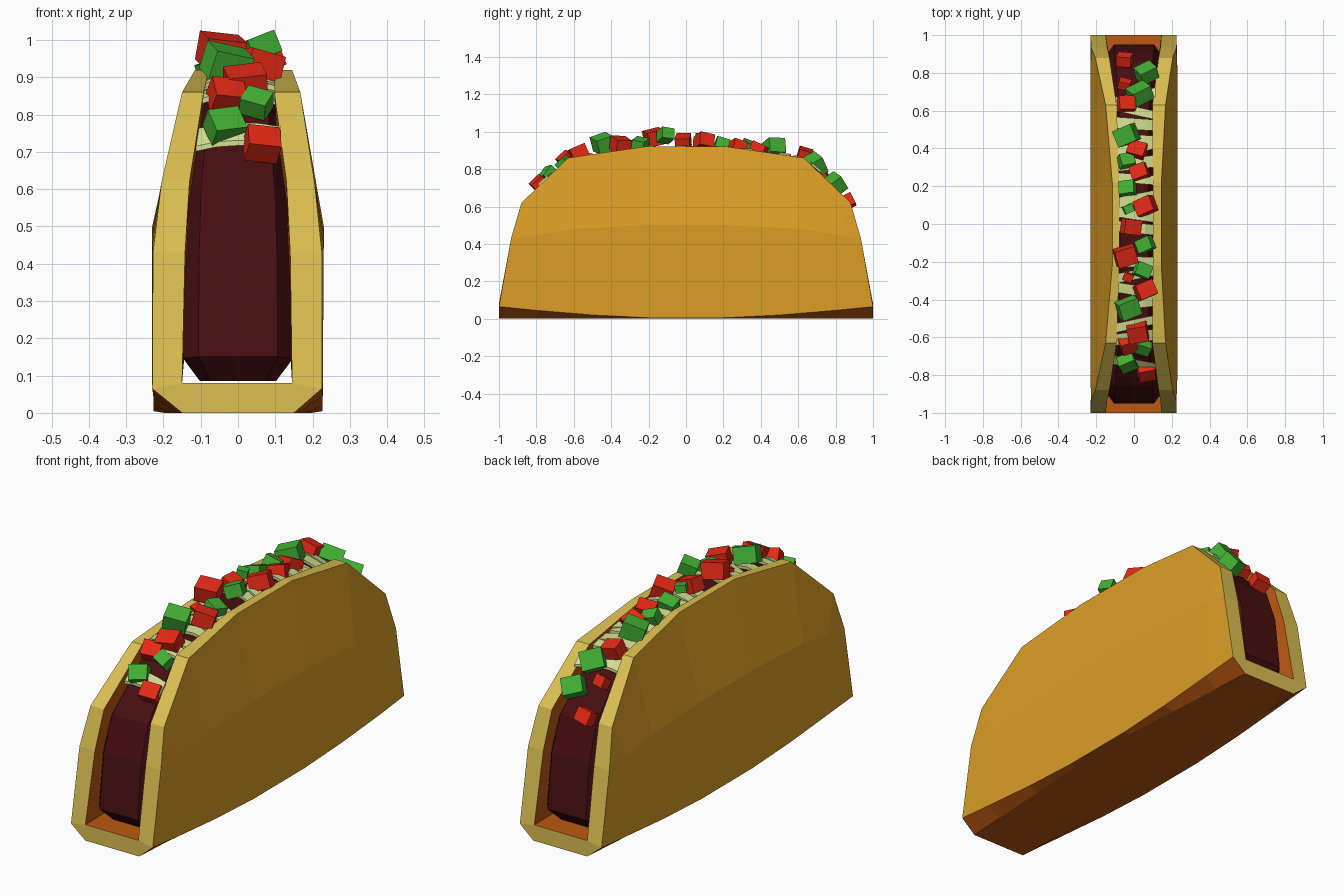
import bpy, bmesh, math, random
from mathutils import Vector, Euler

if "Cube" in bpy.data.objects:
    bpy.data.objects.remove(bpy.data.objects["Cube"])
random.seed(4)


def mat(name, *srgb):
    m = bpy.data.materials.new(name)
    m.diffuse_color = [((c + 0.055) / 1.055) ** 2.4 if c > 0.04 else c / 12.92 for c in srgb] + [1]
    m.use_nodes = True
    m.node_tree.nodes["Principled BSDF"].inputs["Base Color"].default_value = m.diffuse_color
    return m


GOLD = mat("shell gold", 0.86, 0.62, 0.15)
RIM = mat("shell rim yellow", 0.86, 0.75, 0.32)
ORANGE = mat("shell inner orange", 0.74, 0.35, 0.07)
MEAT = mat("meat maroon", 0.28, 0.055, 0.065)
LETTUCE = mat("lettuce pale green", 0.82, 0.87, 0.57)
RED = mat("tomato red", 0.90, 0.16, 0.08)
GREEN = mat("pepper green", 0.26, 0.69, 0.20)


def make(name, bm, mats):
    bmesh.ops.remove_doubles(bm, verts=bm.verts, dist=1e-5)
    bmesh.ops.recalc_face_normals(bm, faces=bm.faces)
    me = bpy.data.meshes.new(name)
    bm.to_mesh(me)
    bm.free()
    for m in mats:
        me.materials.append(m)
    ob = bpy.data.objects.new(name, me)
    bpy.context.collection.objects.link(ob)
    return ob


def face(bm, pts, mi=0):
    out = []
    for p in pts:
        if not any((Vector(p) - Vector(q)).length < 1e-5 for q in out):
            out.append(p)
    if len(out) > 2:
        bm.faces.new([bm.verts.new(p) for p in out]).material_index = mi


# Half outline of the shell arch as (y, z), mirrored front to back
ARCH = [(-1, .065), (-.935, .43), (-.88, .62), (-.63, .86), (-.22, .92)]


def mirror(pts):
    return pts + [(-p[0],) + tuple(p[1:]) for p in reversed(pts)]


def arch(y):
    pts = ARCH
    y = -abs(y)
    for (a, za), (b, zb) in zip(pts, pts[1:]):
        if y <= b:
            return za + (zb - za) * (y - a) / (b - a)
    return .92


def slope(y):
    return math.atan((arch(y + .05) - arch(y - .05)) / .1)


# Folded shell: each wall has outer side, rim and inner side
bm = bmesh.new()
outer_x = {-1: [.23, .228, .205, .15, .115], 1: [.225, .225, .205, .167, .145]}
inner_x = {-1: [.15, .142, .13, .092, .078], 1: [.145, .14, .13, .097, .1]}
mid = mirror([(-.935, .43), (-.8, .45), (-.6, .48), (-.22, .5)])
low = mirror([(-1, .065), (-.8, .045), (-.5, .02), (-.2, .005)])
base = {}
floor = {}
for s in (-1, 1):
    yz = mirror(ARCH)
    ox = outer_x[s] + outer_x[s][::-1]
    ix = inner_x[s] + inner_x[s][::-1]
    P = [(s * x, y, z) for x, (y, z) in zip(ox, yz)]
    Q = [(s * x, y, z) for x, (y, z) in zip(ix, yz)]
    Q[0] = (s * ix[0], -1, .08)
    Q[-1] = (s * ix[0], 1, .08)
    M = [(s * .23, y, z) for y, z in mid]
    M[0], M[-1] = P[1], P[-2]
    B = [(s * .227, y, z) for y, z in low]
    B[0], B[-1] = P[0], P[-1]
    C = [(s * (.21 - .06 * abs(y)), y, 0) for y, z in low]
    D = [(s * ix[0], y, .08) for y, z in low]
    base[s], floor[s] = C, D
    for i in range(7):
        face(bm, [P[i + 1], P[i + 2], M[i + 1], M[i]], 0)
        face(bm, [M[i], M[i + 1], B[i + 1], B[i]], 0)
        face(bm, [B[i], B[i + 1], C[i + 1], C[i]], 2)
        face(bm, [Q[i + 1], Q[i + 2], D[i + 1], D[i]], 2)
    for i in range(9):
        face(bm, [P[i], P[i + 1], Q[i + 1], Q[i]], 1)
for i in range(7):
    for row in (base, floor):
        face(bm, [row[-1][i], row[-1][i + 1], row[1][i + 1], row[1][i]], 2)
for k, y in ((0, -1), (-1, 1)):
    face(bm, [(-.23, y, .065), base[-1][k], base[1][k], (.225, y, .065),
              floor[1][k], floor[-1][k]], 1)
make("taco_shell", bm, [GOLD, RIM, ORANGE])

# Meat filling: four arch layers across x, the middle ones bulging out
half = [(-.88, .085, .09), (-.94, .15, .145), (-.91, .42, .142), (-.85, .59, .135),
        (-.61, .82, .108), (-.22, .885, .1)]
prof = mirror(half)
layers = []
for f, grow in ((-1, .95), (-.72, 1.01), (.72, 1.01), (1, .95)):
    layers.append([(f * max(x, .1) * 1.02, y * grow, .085 + (z - .085) * grow) for y, z, x in prof])
bm = bmesh.new()
n = len(prof)
for a, b in zip(layers, layers[1:]):
    for i in range(n):
        j = (i + 1) % n
        face(bm, [a[i], a[j], b[j], b[i]])
face(bm, layers[0])
face(bm, layers[-1])
make("meat_filling", bm, [MEAT])

# Lettuce shreds: thin bent ribbons laid across the top
bm = bmesh.new()
for y in (-.74, -.6, -.53, -.42, -.35, -.27, -.2, -.02, .05, .13, .24, .32, .4, .45, .53, .6, .67):
    w = random.uniform(.022, .032)
    turn = random.uniform(-.25, .25)
    rings = []
    for k in range(5):
        x = -.115 + .0575 * k
        yc = y + turn * x
        z = arch(y) - .015 + .02 * (1 - (x / .115) ** 2) + random.uniform(-.006, .006)
        t = math.tan(slope(y)) * w
        rings.append([(x, yc - w, z - t), (x, yc + w, z + t),
                      (x, yc + w, z + t - .014), (x, yc - w, z - t - .014)])
    for a, b in zip(rings, rings[1:]):
        for i in range(4):
            face(bm, [a[i], a[(i + 1) % 4], b[(i + 1) % 4], b[i]])
    face(bm, rings[0])
    face(bm, rings[-1])
make("lettuce_shreds", bm, [LETTUCE])


# Diced toppings: tumbled cubes given as (x, y, size, lift above rim)
def dice(name, items, m):
    bm = bmesh.new()
    for x, y, s, lift in items:
        rot = Euler((slope(y) + random.uniform(-.3, .3), random.uniform(-.35, .35),
                     random.uniform(-.5, .5))).to_matrix()
        c = Vector((x, y, arch(y) + lift))
        v = [c + rot @ Vector((i * s * .52, j * s * .44, k * s * .38))
             for i in (-1, 1) for j in (-1, 1) for k in (-1, 1)]
        for q in ((0, 1, 3, 2), (4, 5, 7, 6), (0, 1, 5, 4), (2, 3, 7, 6), (0, 2, 6, 4), (1, 3, 7, 5)):
            face(bm, [v[i] for i in q])
    make(name, bm, [m])


dice("tomato_dice", [
    (-.05, .87, .075, 0), (-.05, .74, .06, 0), (-.04, .635, .085, .02), (.015, .39, .09, .005),
    (.03, .275, .085, .005), (.06, .095, .095, .025), (-.015, -.015, .09, .025),
    (-.045, -.17, .105, .05), (-.03, -.28, .05, .01), (.06, -.35, .095, .03),
    (.02, -.575, .1, .015), (-.03, -.64, .085, .0), (.065, -.785, .085, .01)], RED)
dice("green_pepper_dice", [
    (.065, .8, .095, .025), (.03, .69, .105, .02), (-.04, .47, .105, .03), (-.04, .335, .075, .015),
    (-.035, .19, .08, .01), (-.03, .08, .05, .05), (.06, -.11, .08, .06), (.045, -.245, .08, .015),
    (-.03, -.445, .105, .05), (.05, -.655, .07, -.005), (-.035, -.735, .085, .01)], GREEN)
